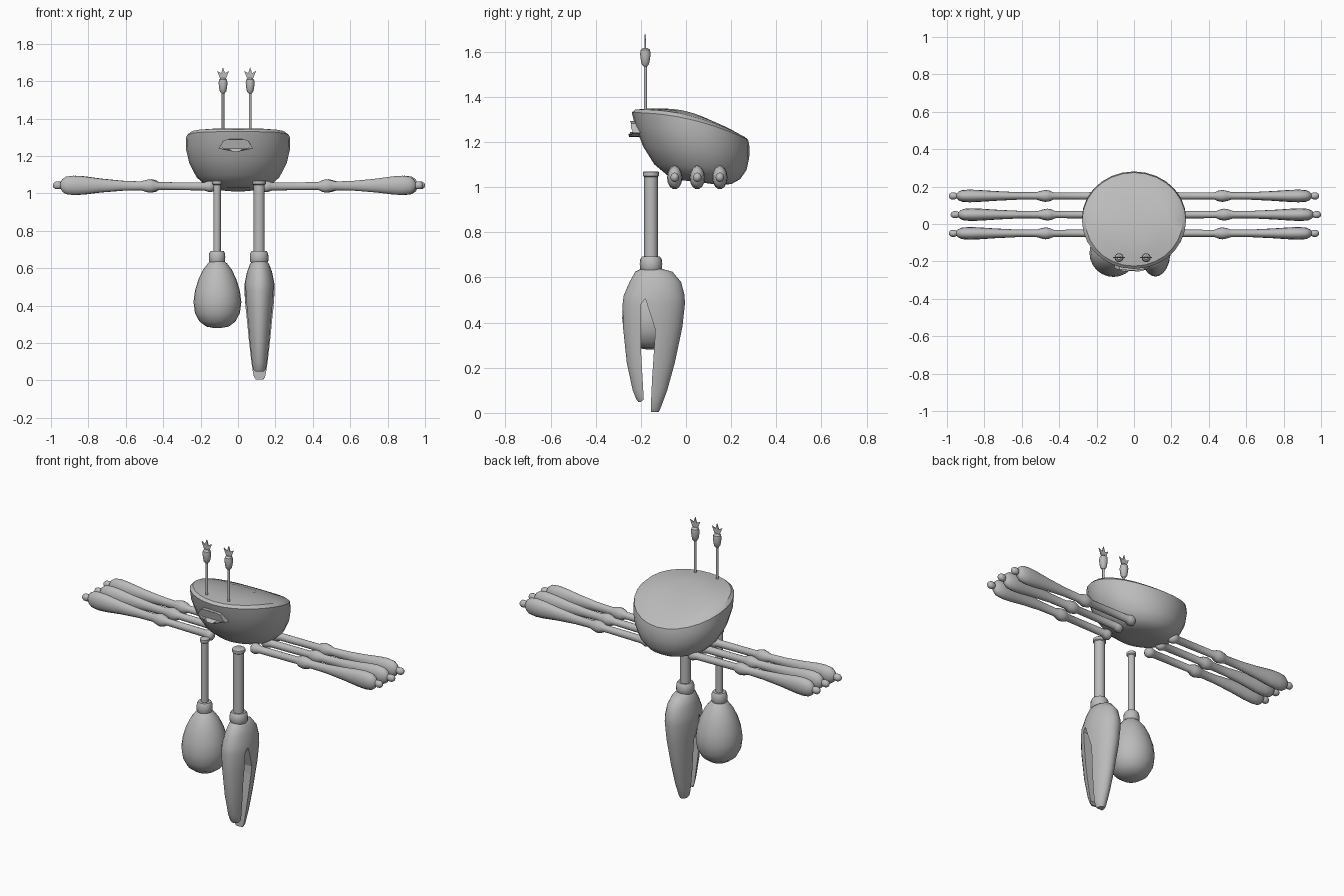
import bpy, bmesh, math

grey = bpy.data.materials.new("shell grey")
grey.diffuse_color = (0.5, 0.5, 0.5, 1)


def finish(name, bm, angle=40):
    bmesh.ops.recalc_face_normals(bm, faces=bm.faces)
    me = bpy.data.meshes.new(name)
    bm.to_mesh(me)
    bm.free()
    ob = bpy.data.objects.new(name, me)
    bpy.context.collection.objects.link(ob)
    me.materials.append(grey)
    bpy.ops.object.select_all(action='DESELECT')
    ob.select_set(True)
    bpy.context.view_layer.objects.active = ob
    if angle:
        bpy.ops.object.shade_smooth_by_angle(angle=math.radians(angle))
    return ob


def loft(name, rings, angle=40):
    """Skin a list of closed point rings and cap both ends."""
    bm = bmesh.new()
    rows = [[bm.verts.new(p) for p in r] for r in rings]
    n = len(rows[0])
    for a, b in zip(rows, rows[1:]):
        for i in range(n):
            j = (i + 1) % n
            bm.faces.new((a[i], a[j], b[j], b[i]))
    bm.faces.new(rows[0])
    bm.faces.new(rows[-1])
    return finish(name, bm, angle)


def turns(n):
    return [(math.cos(2 * math.pi * i / n), math.sin(2 * math.pi * i / n)) for i in range(n)]


def lathe(name, x, y, profile, n=20):
    return loft(name, [[(x + r * c, y + r * s, z) for c, s in turns(n)] for r, z in profile])


def prism(name, pts, place, angle=30):
    """Extrude an outline; place(u, v, side) gives the 3D point."""
    bm = bmesh.new()
    f = [bm.verts.new(place(u, v, 0)) for u, v in pts]
    b = [bm.verts.new(place(u, v, 1)) for u, v in pts]
    bm.faces.new(f)
    bm.faces.new(b)
    for i in range(len(pts)):
        j = (i + 1) % len(pts)
        bm.faces.new((f[i], f[j], b[j], b[i]))
    bmesh.ops.triangulate(bm, faces=[q for q in bm.faces if len(q.verts) > 4])
    return finish(name, bm, angle)


# Body: bowl with a sloping, slightly domed top (y front, z front, y back, z back, half width, bulge)
body = [(0.04, 1.025, 0.14, 1.01, 0.06, 0), (-0.02, 1.03, 0.20, 1.013, 0.12, 0),
        (-0.08, 1.05, 0.24, 1.035, 0.175, 0), (-0.14, 1.10, 0.268, 1.075, 0.222, 0),
        (-0.19, 1.18, 0.28, 1.13, 0.26, 0.005), (-0.225, 1.27, 0.281, 1.18, 0.279, 0.015),
        (-0.24, 1.33, 0.275, 1.21, 0.278, 0.03), (-0.225, 1.343, 0.26, 1.222, 0.26, 0.034),
        (-0.17, 1.348, 0.19, 1.26, 0.19, 0.022), (-0.08, 1.347, 0.10, 1.30, 0.10, 0.01)]
rings = []
for yf, zf, yb, zb, w, k in body:
    rings.append([(w * c, (yf + yb) / 2 + (yb - yf) / 2 * s,
                   (zf + zb) / 2 + (zb - zf) / 2 * s + k * (1 - s * s)) for c, s in turns(28)])
loft("body", rings, 35)

# Side legs: three per side (x, half width, half height)
leg = [(0.125, 0.012, 0.014), (0.135, 0.026, 0.028), (0.155, 0.03, 0.031), (0.172, 0.024, 0.025),
       (0.18, 0.02, 0.022), (0.43, 0.019, 0.021), (0.45, 0.028, 0.032), (0.472, 0.032, 0.037),
       (0.495, 0.028, 0.032), (0.52, 0.02, 0.024), (0.62, 0.02, 0.027), (0.74, 0.026, 0.038),
       (0.83, 0.032, 0.05), (0.88, 0.034, 0.053), (0.92, 0.031, 0.048), (0.94, 0.022, 0.034),
       (0.948, 0.014, 0.018), (0.96, 0.019, 0.021), (0.975, 0.019, 0.021), (0.986, 0.012, 0.013),
       (0.99, 0.004, 0.004)]
for side, word in ((-1, "left"), (1, "right")):
    for num, (y, dx) in enumerate(((-0.05, 0), (0.05, 0.01), (0.15, 0))):
        loft(f"{word}_leg_{num + 1}",
             [[(side * x + dx * min(1, x / 0.4), y + ry * c, 1.036 + 0.007 * min(1, x / 0.85) + rz * s)
               for c, s in turns(14)] for x, ry, rz in leg], 60)

# Front arms: flanged stem with a rounded collar
AY = -0.155


def arm(word, x, r, collar):
    lathe(word + "_arm", x, AY, [(r, 0.66), (r, 1.045), (r + 0.006, 1.05), (r + 0.006, 1.066), (r, 1.07)])
    lathe(word + "_collar", x, AY, [(collar * k, 0.628 + h) for k, h in
          ((0.85, 0), (0.98, 0.012), (1, 0.032), (0.95, 0.052), (0.8, 0.064))])


arm("left", -0.112, 0.02, 0.044)
arm("right", 0.113, 0.03, 0.05)

# Left arm ends in an egg shaped club
lathe("club", -0.11, AY, [(0.015, 0.28), (0.06, 0.288), (0.096, 0.315), (0.12, 0.36), (0.128, 0.42),
                          (0.12, 0.48), (0.102, 0.54), (0.078, 0.59), (0.052, 0.625), (0.035, 0.64)], 24)

# Right arm ends in a pincer: solid shape with a slit cut through (z, y front, y back, half width)
claw = [(0.64, -0.195, -0.115, 0.035), (0.625, -0.225, -0.06, 0.05), (0.58, -0.25, -0.022, 0.067),
        (0.52, -0.276, -0.006, 0.079), (0.48, -0.281, -0.005, 0.081), (0.38, -0.279, -0.016, 0.074),
        (0.22, -0.262, -0.05, 0.058), (0.10, -0.236, -0.083, 0.044), (0.06, -0.22, -0.098, 0.038),
        (0.02, -0.19, -0.113, 0.03), (0.005, -0.175, -0.12, 0.02)]
pincer = loft("pincer", [[(0.115 + w * c, (a + b) / 2 + (b - a) / 2 * s, z) for c, s in turns(24)]
                         for z, a, b, w in claw], 45)
slit = prism("slit_cutter", [(-0.18, 0.505), (-0.2, 0.48), (-0.2, 0.285), (-0.187, 0.06), (-0.2, 0.048),
                             (-0.26, 0.048), (-0.26, -0.05), (-0.155, -0.05), (-0.155, 0.045),
                             (-0.15, 0.155), (-0.138, 0.33), (-0.138, 0.375)],
             lambda u, v, s: (-0.1 + 0.4 * s, u, v), 0)
slit.hide_render = True
cut = pincer.modifiers.new("slit", 'BOOLEAN')
cut.operation = 'DIFFERENCE'
cut.object = slit
bpy.context.view_layer.objects.active = pincer
bpy.ops.object.modifier_apply(modifier="slit")
bpy.data.objects.remove(slit)

# Eye stalks with a small bulb and a flat three pointed lash
for x, word in ((-0.08, "left"), (0.065, "right")):
    lathe(word + "_eye_stalk", x, -0.18, [(0.007, 1.32), (0.007, 1.55)], 10)
    lathe(word + "_eye", x, -0.18, [(0.009, 1.535), (0.017, 1.545), (0.021, 1.565), (0.024, 1.59),
                                    (0.021, 1.608), (0.01, 1.617)], 14)
    prism(word + "_lash", [(-0.012, 1.605), (-0.018, 1.63), (-0.032, 1.655), (-0.01, 1.643), (0, 1.675),
                           (0.01, 1.643), (0.032, 1.655), (0.018, 1.63), (0.012, 1.605)],
          lambda u, v, s: (x + u, -0.183 + 0.006 * s, v))

# Mouth: curved plate on the front of the body
half = [(0, 1.292), (0.045, 1.289), (0.066, 1.282), (0.078, 1.262), (0.093, 1.24), (0.07, 1.245),
        (0.052, 1.235), (0.034, 1.236), (0.02, 1.225), (0, 1.222)]
outline = half + [(-u, v) for u, v in reversed(half[1:-1])]
prism("mouth", outline, lambda u, v, s: (
    u - 0.012, -0.262 + 3 * u * u + 9 * (v - 1.255) ** 2 + 0.055 * s, v))
